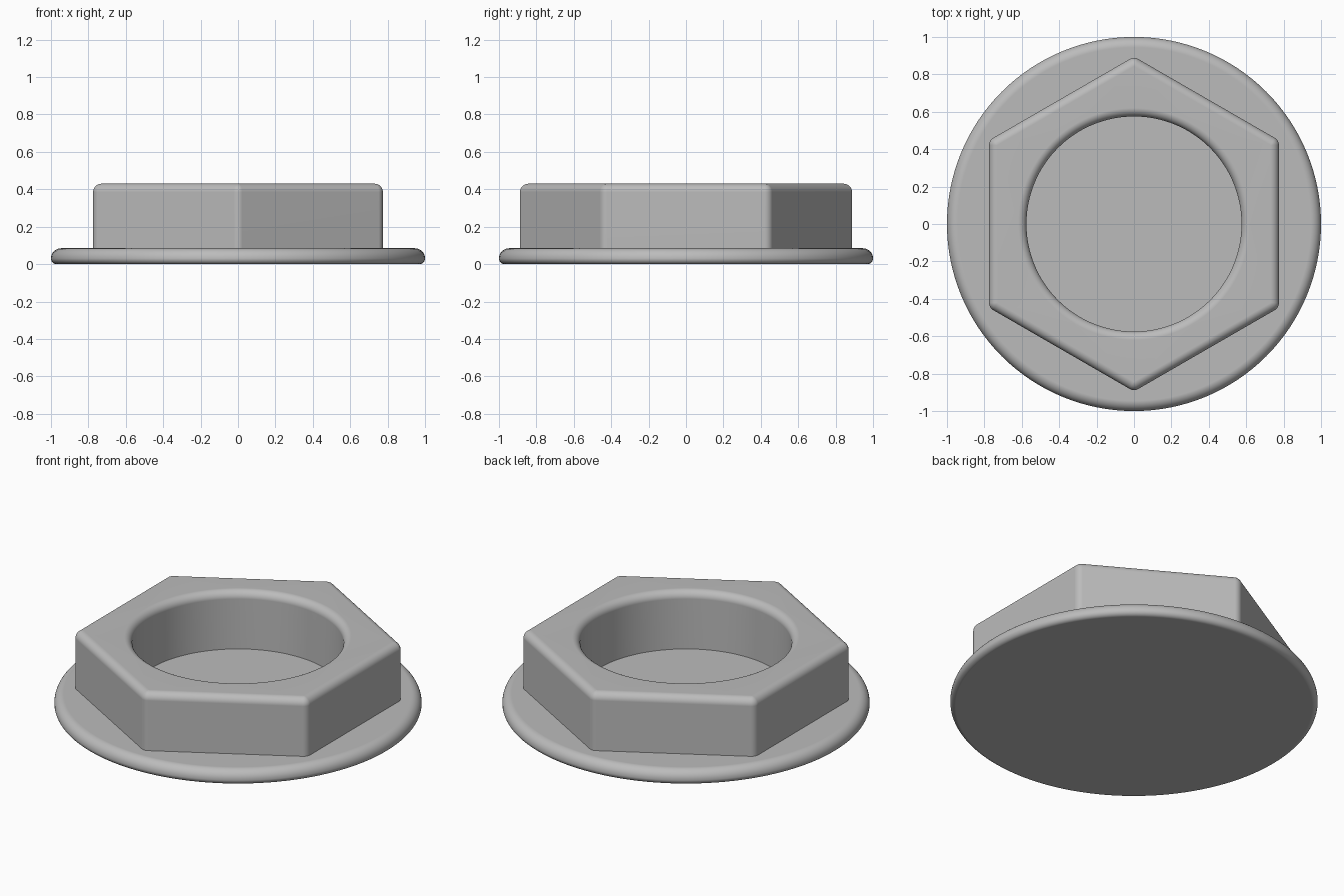
import bpy, bmesh
from math import sin, cos, pi, radians

cube = bpy.data.objects.get("Cube")
if cube:
    bpy.data.objects.remove(cube)

steel = bpy.data.materials.new("plain_grey")
steel.use_nodes = True
GREY = (0.5, 0.5, 0.5, 1)
steel.diffuse_color = GREY
steel.node_tree.nodes["Principled BSDF"].inputs["Base Color"].default_value = GREY

SEGMENTS = 128      # round loops
STEPS = 8           # fillet steps
FLANGE_TOP = 0.085
TOP = 0.43
APOTHEM = 0.775     # centre to hexagon flat
HOLE = 0.575
FILLET = 0.045


def circle(bm, r, z):
    angles = [2 * pi * i / SEGMENTS for i in range(SEGMENTS)]
    return [bm.verts.new((r * cos(a), r * sin(a), z)) for a in angles]


def hexagon(bm, inset, z):
    """Hexagon loop with rounded corners pointing along y."""
    core = (APOTHEM - FILLET) / cos(pi / 6)
    r = FILLET - inset
    loop = []
    for k in range(6):
        mid = radians(30 + 60 * k)
        for j in range(STEPS + 1):
            a = mid + radians(60) * (j / STEPS - 0.5)
            loop.append(bm.verts.new((core * cos(mid) + r * cos(a),
                                      core * sin(mid) + r * sin(a), z)))
    return loop


def skin(bm, loops):
    for low, high in zip(loops, loops[1:]):
        n = len(low)
        for i in range(n):
            j = (i + 1) % n
            bm.faces.new((low[i], low[j], high[j], high[i]))


def arc(start, end):
    return [start + (end - start) * i / STEPS for i in range(STEPS + 1)]


def finish(bm, name):
    bmesh.ops.recalc_face_normals(bm, faces=bm.faces)
    mesh = bpy.data.meshes.new(name)
    bm.to_mesh(mesh)
    bm.free()
    mesh.materials.append(steel)
    obj = bpy.data.objects.new(name, mesh)
    bpy.context.collection.objects.link(obj)
    bpy.ops.object.select_all(action="DESELECT")
    obj.select_set(True)
    bpy.context.view_layer.objects.active = obj
    bpy.ops.object.shade_smooth_by_angle(angle=radians(35))
    # keeps the large faces flat beside the fillets
    weighted = obj.modifiers.new("flat_faces", "WEIGHTED_NORMAL")
    weighted.keep_sharp = True


# Flange: solid disc, small round below and larger round above
bm = bmesh.new()
low_r = 0.03
high_r = FLANGE_TOP - low_r
loops = [circle(bm, 1 - low_r + low_r * cos(a), low_r + low_r * sin(a))
         for a in arc(-pi / 2, 0)]
loops += [circle(bm, 1 - high_r + high_r * cos(a), low_r + high_r * sin(a))
          for a in arc(0, pi / 2)[1:]]
skin(bm, loops)
bm.faces.new(loops[0][::-1])
bm.faces.new(loops[-1])
finish(bm, "flange")

# Hexagonal body: rounded outer wall, flat top and filleted round bore
bm = bmesh.new()
outer = [hexagon(bm, 0, FLANGE_TOP)]
outer += [hexagon(bm, FILLET * (1 - cos(a)), TOP - FILLET + FILLET * sin(a))
          for a in arc(0, pi / 2)]
bore = [circle(bm, HOLE + FILLET * (1 - cos(a)), TOP - FILLET + FILLET * sin(a))
        for a in arc(pi / 2, 0)]
bore.append(circle(bm, HOLE, FLANGE_TOP))
skin(bm, outer)
skin(bm, bore)
bmesh.ops.remove_doubles(bm, verts=bm.verts, dist=0.0001)
rim = [e for e in bm.edges
       if e.is_boundary and all(v.co.z > TOP - 0.001 for v in e.verts)]
bmesh.ops.triangle_fill(bm, edges=rim, use_beauty=True, normal=(0, 0, 1))
finish(bm, "hex_body")
